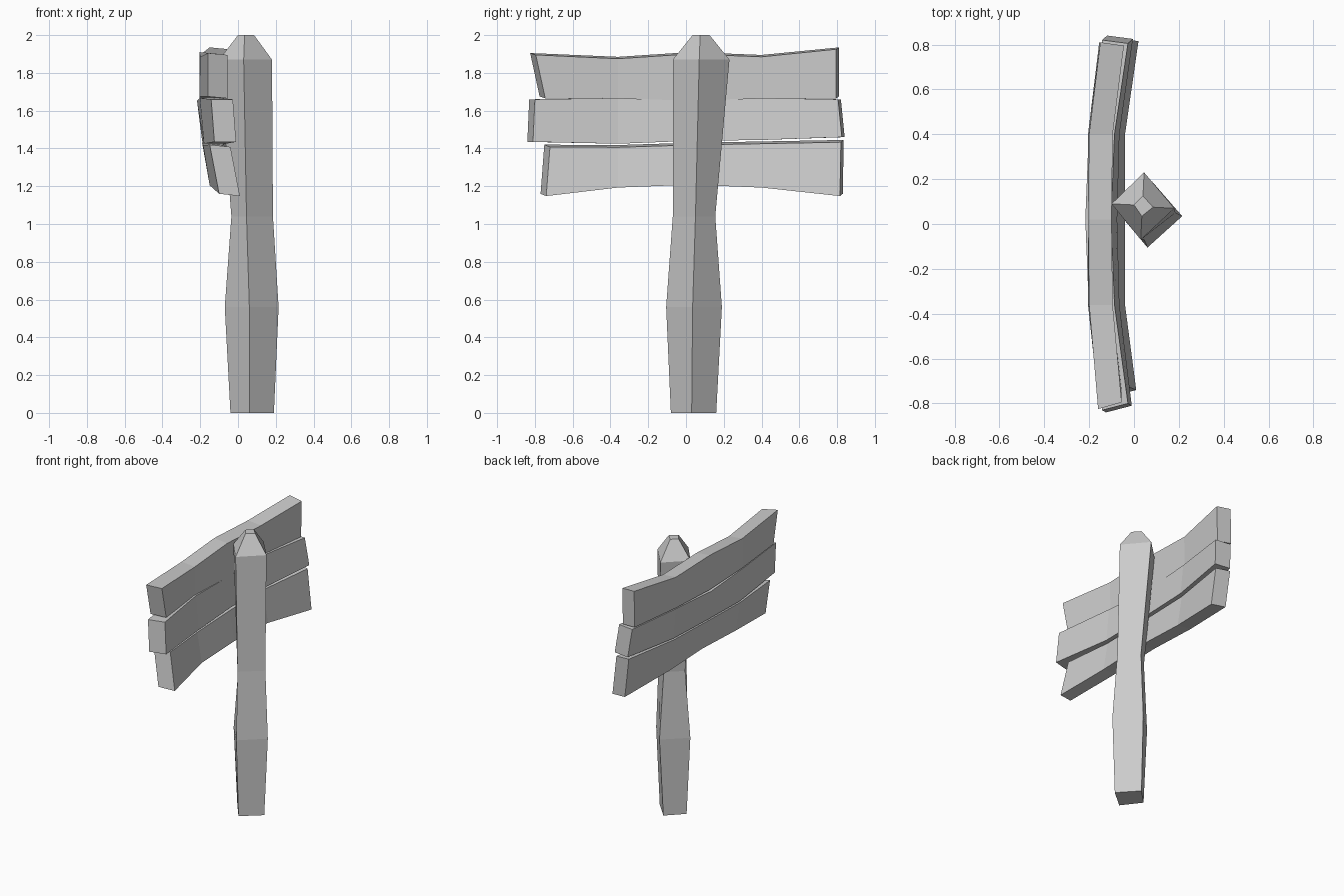
import bpy

if "Cube" in bpy.data.objects:
    bpy.data.objects.remove(bpy.data.objects["Cube"])


def make_mesh(name, rings):
    """Skin a list of four-point rings into a closed solid."""
    n = len(rings[0])
    verts = [p for ring in rings for p in ring]
    faces = [list(range(n)), list(range(len(verts) - n, len(verts)))]
    for r in range(len(rings) - 1):
        for i in range(n):
            a, b = r * n + i, r * n + (i + 1) % n
            faces.append([a, b, b + n, a + n])
    mesh = bpy.data.meshes.new(name)
    mesh.from_pydata(verts, [], faces)
    ob = bpy.data.objects.new(name, mesh)
    bpy.context.collection.objects.link(ob)
    # consistent outward normals
    bpy.context.view_layer.objects.active = ob
    ob.select_set(True)
    bpy.ops.object.mode_set(mode='EDIT')
    bpy.ops.mesh.select_all(action='SELECT')
    bpy.ops.mesh.normals_make_consistent(inside=False)
    bpy.ops.object.mode_set(mode='OBJECT')
    ob.select_set(False)
    return ob


# Post: hand-hewn diamond section (west, north, east, south corners)
post_levels = [
    (0.00, [(-.04, .05), (.07, .16), (.19, .03), (.06, -.08)]),
    (0.56, [(-.07, .05), (.08, .19), (.215, .035), (.06, -.105)]),
    (1.04, [(-.035, .06), (.07, .155), (.185, .05), (.045, -.07)]),
    (1.87, [(-.10, .09), (.045, .23), (.18, .07), (.03, -.07)]),
    (2.00, [(0, .085), (.04, .125), (.085, .075), (.035, .035)]),
]
make_mesh("post", [[(x, y, z) for x, y in pts] for z, pts in post_levels])


def plank(name, x_top, x_bot, thick, bends, stations, tilt=0.0):
    """Bowed board; stations hold y_top, y_bottom, z_top, z_bottom."""
    rings = []
    last = len(stations) - 1
    for i, ((yt, yb, zt, zb), (bt, bb)) in enumerate(zip(stations, bends)):
        # end caps slant inward on the post side
        inset = .03 if i == 0 else -.015 if i == last else 0
        wt, wb = x_top + bt, x_bot + bb
        rings.append([(wt, yt, zt), (wt + thick, yt + inset, zt - tilt),
                      (wb + thick, yb + inset, zb - tilt), (wb, yb, zb)])
    make_mesh(name, rings)


# Three boards of the sign, top to bottom
plank("top_plank", -.20, -.205, .105,
      [(.04, .045), (0, 0), (-.005, 0), (0, 0), (.05, .05)],
      [(-.825, -.775, 1.905, 1.675), (-.36, -.36, 1.885, 1.675),
       (.02, .02, 1.91, 1.66), (.40, .40, 1.895, 1.675),
       (.81, .81, 1.935, 1.675)], .01)
plank("middle_plank", -.212, -.19, .115,
      [(.07, .065), (.01, .01), (-.005, 0), (.01, .01), (.07, .07)],
      [(-.83, -.84, 1.66, 1.435), (-.36, -.36, 1.667, 1.425),
       (.02, .02, 1.652, 1.44), (.40, .40, 1.667, 1.445),
       (.82, .84, 1.66, 1.46)])
plank("bottom_plank", -.185, -.15, .11,
      [(.035, .05), (0, 0), (-.005, 0), (0, 0), (.06, .06)],
      [(-.75, -.77, 1.42, 1.16), (-.36, -.36, 1.418, 1.205),
       (.02, .02, 1.43, 1.22), (.40, .40, 1.437, 1.205),
       (.835, .83, 1.445, 1.16)], .012)
